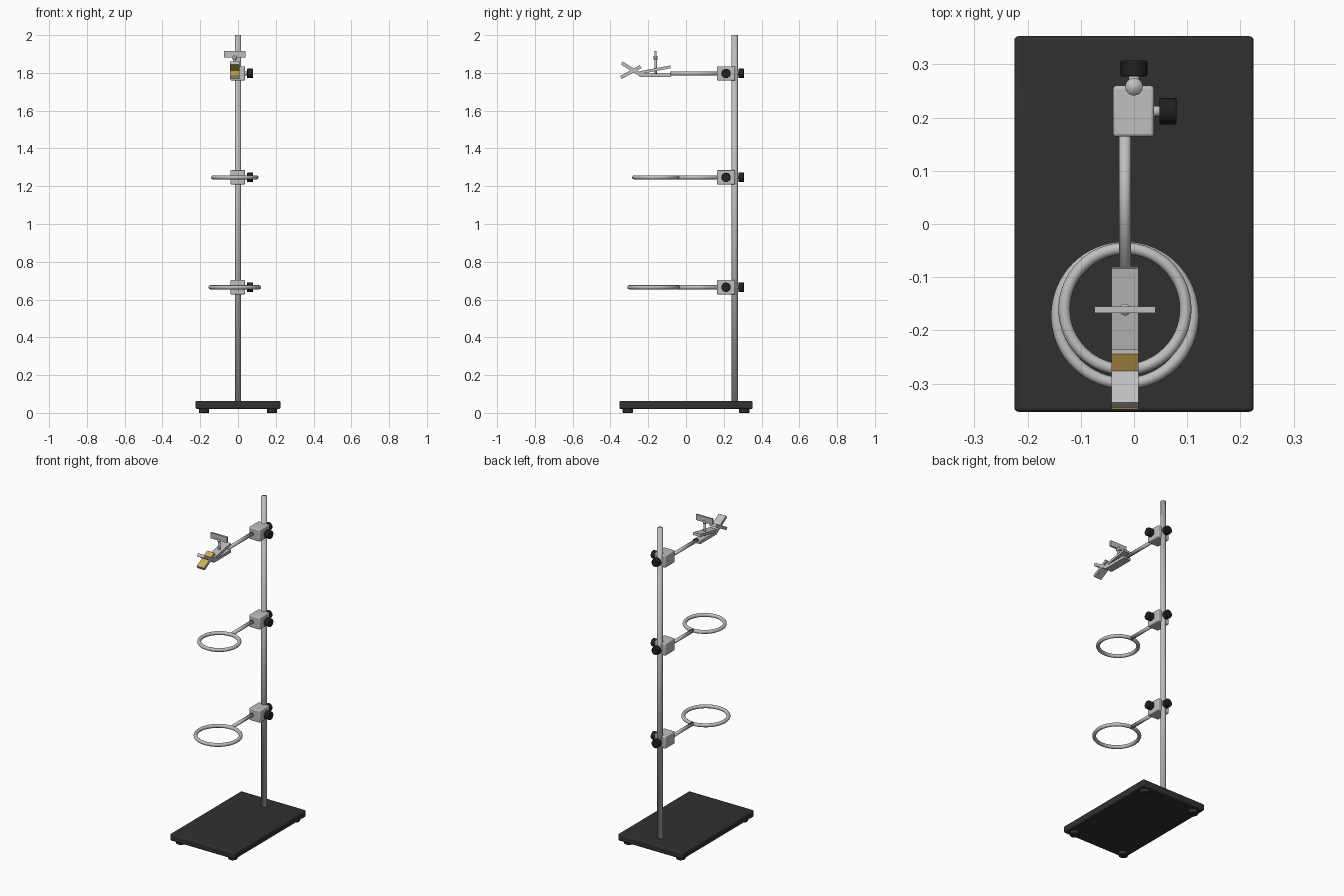
import bpy, math
from mathutils import Vector

cube = bpy.data.objects.get("Cube")
if cube:
    bpy.data.objects.remove(cube, do_unlink=True)


def material(name, rgb):
    m = bpy.data.materials.new(name)
    m.use_nodes = True
    m.diffuse_color = (*rgb, 1)
    m.node_tree.nodes["Principled BSDF"].inputs["Base Color"].default_value = (*rgb, 1)
    return m


STEEL = material("steel grey", (0.52, 0.52, 0.52))
BASE = material("base black", (0.03, 0.03, 0.03))
KNOB = material("knob black", (0.015, 0.015, 0.015))
GOLD = material("gold pad", (0.65, 0.40, 0.08))

ROD_Y = 0.258       # upright rod position
ARM_X = -0.017      # arms sit slightly off the rod axis


def finish(name, mat, bevel=0):
    ob = bpy.context.object
    ob.name = name
    ob.data.materials.append(mat)
    if bevel:
        mod = ob.modifiers.new("rounded edges", "BEVEL")
        mod.width = bevel
        mod.segments = 3
        mod.limit_method = "ANGLE"
        bpy.ops.object.shade_smooth_by_angle(angle=math.radians(35))
    return ob


def box(name, center, size, mat, bevel=0, tilt=0):
    bpy.ops.mesh.primitive_cube_add(size=1, location=center)
    ob = bpy.context.object
    ob.scale = size
    bpy.ops.object.transform_apply(location=False, rotation=False, scale=True)
    ob.rotation_euler.x = tilt
    return finish(name, mat, bevel)


def rod(name, start, end, radius, mat, sides=24, bevel=0):
    a, b = Vector(start), Vector(end)
    bpy.ops.mesh.primitive_cylinder_add(vertices=sides, radius=radius,
                                        depth=(b - a).length, location=(a + b) / 2)
    ob = bpy.context.object
    ob.rotation_euler = (b - a).to_track_quat("Z", "Y").to_euler()
    if not bevel:
        bpy.ops.object.shade_smooth()
    return finish(name, mat, bevel)


def bar(name, start, end, thickness, mat=STEEL, width=0.05):
    """Flat bar in the arm's plane, between two (y, z) points."""
    (y0, z0), (y1, z1) = start, end
    return box(name, (ARM_X, (y0 + y1) / 2, (z0 + z1) / 2),
               (width, math.hypot(y1 - y0, z1 - z0), thickness),
               mat, tilt=math.atan2(z1 - z0, y1 - y0))


# Base plate, feet and upright
box("base_plate", (0, 0, 0.042), (0.45, 0.706, 0.042), BASE, 0.008)
for sx, side in ((-1, "right"), (1, "left")):
    for sy, end in ((-1, "front"), (1, "back")):
        x, y = sx * 0.18, sy * 0.308
        rod(f"foot_{end}_{side}", (x, y, 0), (x, y, 0.025), 0.027, BASE, 24, 0.003)
rod("upright_rod", (0, ROD_Y, 0.05), (0, ROD_Y, 2), 0.0165, STEEL)


def boss(label, z, arm_end):
    """Clamp block with its two thumb knobs and the arm it holds."""
    box(f"{label}_block", (-0.001, 0.212, z), (0.077, 0.096, 0.076), STEEL, 0.006)
    rod(f"{label}_side_screw", (0.03, 0.212, z), (0.055, 0.212, z), 0.010, STEEL)
    rod(f"{label}_side_knob", (0.048, 0.212, z), (0.08, 0.212, z), 0.025, KNOB, 16, 0.003)
    rod(f"{label}_back_screw", (0, 0.25, z), (0, 0.285, z), 0.010, STEEL)
    rod(f"{label}_back_knob", (0, 0.277, z), (0, 0.307, z), 0.025, KNOB, 16, 0.003)
    rod(f"{label}_arm", (ARM_X, 0.18, z), (ARM_X, arm_end, z), 0.011, STEEL)


# Two support rings
for label, z, outer, y in (("lower_ring", 0.665, 0.139, -0.172),
                           ("upper_ring", 1.247, 0.125, -0.160)):
    tube = 0.011
    boss(label, z, y + outer - tube)
    bpy.ops.mesh.primitive_torus_add(major_radius=outer - tube, minor_radius=tube,
                                     major_segments=64, minor_segments=16,
                                     location=(ARM_X, y, z))
    bpy.ops.object.shade_smooth()
    finish(label, STEEL)

# Gripping clamp: crossed jaws opening to the front
boss("grip", 1.797, -0.085)
bar("lower_lever", (-0.246, 1.788), (-0.08, 1.788), 0.018)
bar("upper_lever", (-0.246, 1.801), (-0.082, 1.832), 0.015)
upper_jaw = bar("upper_jaw", (-0.340, 1.852), (-0.240, 1.790), 0.018)
lower_jaw = bar("lower_jaw", (-0.344, 1.776), (-0.240, 1.833), 0.018)
# Gold gripping faces on the inside of the jaws
for jaw, sign in ((upper_jaw, -1), (lower_jaw, 1)):
    jaw.data.materials.append(GOLD)
    for face in jaw.data.polygons:
        if face.normal.z * sign > 0.9:
            face.material_index = 1

# Adjusting screw with a wing bar
rod("wing_screw", (ARM_X, -0.161, 1.785), (ARM_X, -0.161, 1.89), 0.007, STEEL, 16)
rod("wing_collar", (ARM_X, -0.161, 1.872), (ARM_X, -0.161, 1.89), 0.011, STEEL, 16)
box("wing_bar", (ARM_X, -0.161, 1.898), (0.115, 0.012, 0.035), STEEL)
